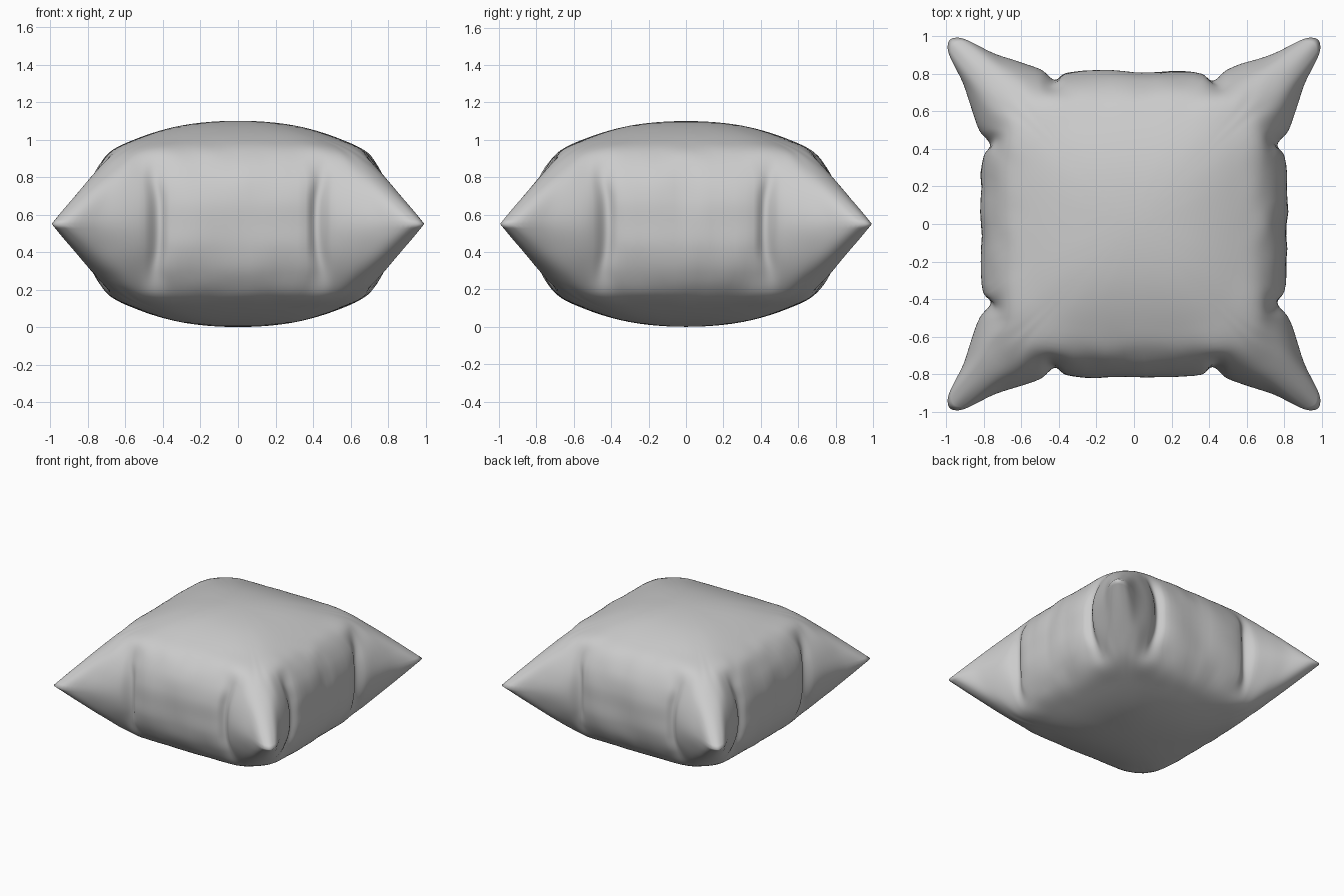
import bpy, bmesh
from mathutils import Vector, noise

if "Cube" in bpy.data.objects:
    bpy.data.objects.remove(bpy.data.objects["Cube"])

# Key horizontal sections of the upper half: height above the seam, then one
# octant of the outline from mid side, through the crease, to the corner tip
SECTIONS = [
    (0.00, [(0, .815), (.36, .803), (.42, .765), (.50, .825), (.74, .907), (.93, .993), (.982, .982)]),
    (0.13, [(0, .808), (.36, .798), (.425, .757), (.50, .805), (.69, .86), (.805, .885), (.862, .862)]),
    (0.26, [(0, .77), (.36, .76), (.445, .732), (.51, .752), (.62, .775), (.69, .765), (.735, .735)]),
    (0.38, [(0, .685), (.30, .682), (.43, .675), (.50, .664), (.55, .648), (.582, .624), (.606, .606)]),
    (0.455, [(0, .54), (.22, .533), (.32, .519), (.375, .502), (.41, .483), (.435, .463), (.45, .45)]),
    (0.525, [(0, .30), (.11, .295), (.16, .282), (.19, .27), (.215, .255), (.23, .242), (.236, .236)]),
]
MID, TOP, SUB = 0.55, 0.55, 6


def spline(a, b, c, d, t):
    """Centripetal Catmull-Rom between b and c."""
    t1, t2, t3 = [max((q - p).length, 1e-5) ** .5 for p, q in ((a, b), (b, c), (c, d))]
    m1 = (c - b) + t2 * ((b - a) / t1 - (c - a) / (t1 + t2))
    m2 = (c - b) + t2 * ((d - c) / t3 - (d - b) / (t2 + t3))
    return ((2 * t**3 - 3 * t**2 + 1) * b + (t**3 - 2 * t**2 + t) * m1
            + (3 * t**2 - 2 * t**3) * c + (t**3 - t**2) * m2)


def ring(h, octant):
    """Mirror the octant into a full outline and refine it."""
    side = [(-x, y) for x, y in octant[:0:-1]] + octant[:-1]
    pts = []
    for _ in range(4):
        pts += [Vector((x, y, h)) for x, y in side]
        side = [(y, -x) for x, y in side]
    n = len(pts)
    return [spline(pts[i - 1], pts[i], pts[(i + 1) % n], pts[(i + 2) % n], k / SUB)
            for i in range(n) for k in range(SUB)]


rings = [ring(h, o) for h, o in SECTIONS]
n = len(rings[0])
apex = [Vector((0, 0, TOP))] * n

# Phantom ring below the seam: rounded on the sides, pinched at the corner tips
below = []
for p, q in zip(rings[0], rings[1]):
    w = max(0, min(1, (min(abs(p.x), abs(p.y)) - .7) / .25))
    below.append(Vector((q.x, q.y, -q.z)).lerp(2 * p - q, w))
beyond = [Vector((-p.x, -p.y, p.z)) for p in rings[-1]]
keys = [below] + rings + [apex, beyond]

upper = []
for j in range(1, len(keys) - 2):
    for k in range(SUB):
        upper.append([spline(keys[j-1][i], keys[j][i], keys[j+1][i], keys[j+2][i], k / SUB)
                      for i in range(n)])
lower = [[Vector((p.x, p.y, -p.z)) for p in r] for r in upper[:0:-1]]


def wrinkle(p):
    """Soft vertical puckers on the side walls."""
    reach, inner = max(abs(p.x), abs(p.y)), min(abs(p.x), abs(p.y))
    w = max(0, min(1, (reach - .5) / .2)) * max(0, 1 - inner / .8)
    s = 1 + .018 * w * noise.noise(Vector((p.x * 8, p.y * 8, p.z * 2.5)))
    return Vector((p.x * s, p.y * s, p.z + MID))


# Cushion skin
bm = bmesh.new()
rows = [[bm.verts.new(wrinkle(p)) for p in r] for r in lower + upper]
for a, b in zip(rows, rows[1:]):
    for i in range(n):
        k = (i + 1) % n
        bm.faces.new((a[i], a[k], b[k], b[i]))
for row, z in ((rows[0], MID - TOP), (rows[-1], MID + TOP)):
    tip = bm.verts.new((0, 0, z))
    for i in range(n):
        bm.faces.new((row[i], row[(i + 1) % n], tip))
bmesh.ops.recalc_face_normals(bm, faces=bm.faces)
mesh = bpy.data.meshes.new("cushion")
bm.to_mesh(mesh)
bm.free()
cushion = bpy.data.objects.new("cushion", mesh)
bpy.context.collection.objects.link(cushion)
for f in mesh.polygons:
    f.use_smooth = True
